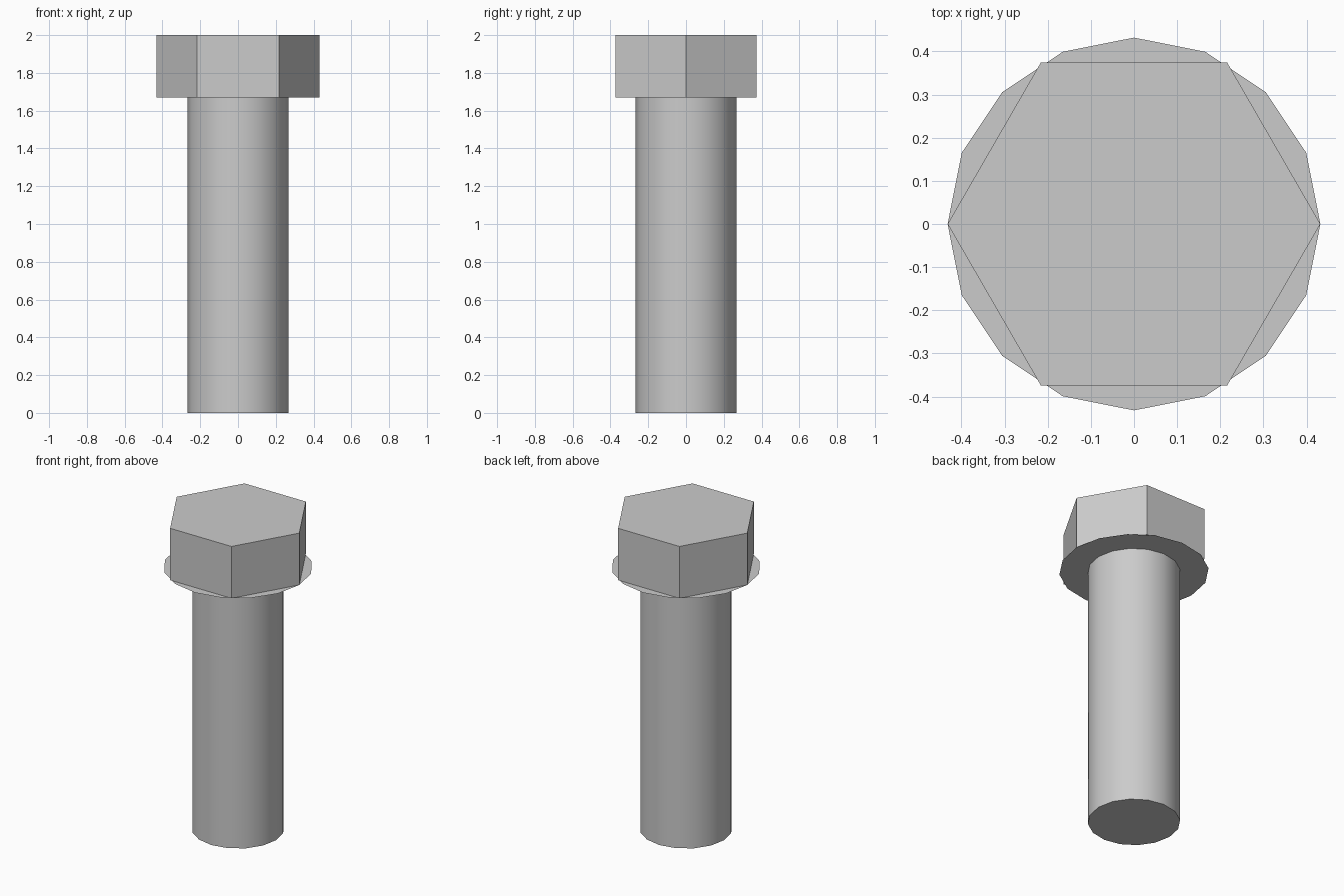
import bpy
import bmesh
from math import cos, sin, pi

cube = bpy.data.objects.get("Cube")
if cube:
    bpy.data.objects.remove(cube, do_unlink=True)

HEAD_R, SHAFT_R = 0.432, 0.267
SEAT_Z, TOP_Z = 1.67, 2.0

steel = bpy.data.materials.new("grey steel")
steel.use_nodes = True
grey = (0.6, 0.6, 0.6, 1)
steel.diffuse_color = grey
steel.node_tree.nodes["Principled BSDF"].inputs["Base Color"].default_value = grey


def ring(bm, radius, sides, z):
    return [bm.verts.new((radius * cos(2 * pi * i / sides),
                          radius * sin(2 * pi * i / sides), z)) for i in range(sides)]


def bridge(bm, a, b):
    for i in range(len(a)):
        j = (i + 1) % len(a)
        bm.faces.new((a[i], a[j], b[j], b[i]))


def finish(bm, name):
    mesh = bpy.data.meshes.new(name)
    bm.to_mesh(mesh)
    bm.free()
    mesh.materials.append(steel)
    obj = bpy.data.objects.new(name, mesh)
    bpy.context.collection.objects.link(obj)
    return obj


# Round shaft with a closed tip
bm = bmesh.new()
tip = ring(bm, SHAFT_R, 16, 0)
bridge(bm, tip, ring(bm, SHAFT_R, 16, SEAT_Z))
bm.faces.new(tip[::-1])
shaft = finish(bm, "shaft")
bpy.ops.object.select_all(action="DESELECT")
shaft.select_set(True)
bpy.context.view_layer.objects.active = shaft
bpy.ops.object.shade_smooth_by_angle(angle=pi / 6)

# Paper-thin round flange under the head, facing down
bm = bmesh.new()
bridge(bm, ring(bm, SHAFT_R, 16, SEAT_Z), ring(bm, HEAD_R, 16, SEAT_Z))
finish(bm, "flange")

# Hexagonal head, open where it meets the flange
bm = bmesh.new()
crown = ring(bm, HEAD_R, 6, TOP_Z)
bridge(bm, ring(bm, HEAD_R, 6, SEAT_Z), crown)
bm.faces.new(crown)
finish(bm, "hex_head")
